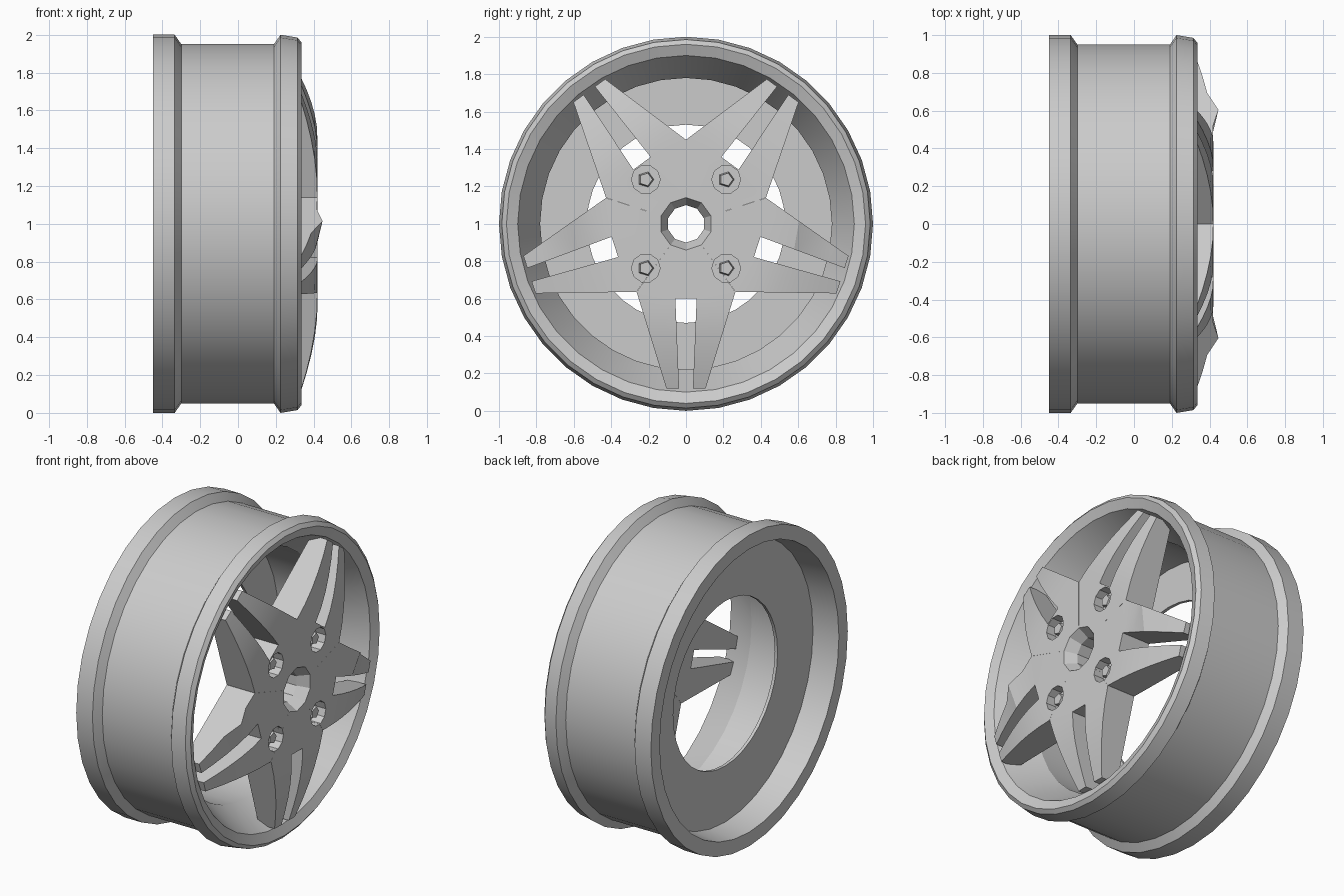
import bpy, bmesh
from math import sin, cos, pi, radians, hypot
from mathutils import Vector, Matrix

if "Cube" in bpy.data.objects:
    bpy.data.objects.remove(bpy.data.objects["Cube"])

CENTRE = Vector((0, 0, 1))
metal = bpy.data.materials.new("grey metal")
metal.use_nodes = True
GREY = (0.6, 0.6, 0.6, 1)
metal.diffuse_color = GREY
metal.node_tree.nodes["Principled BSDF"].inputs["Base Color"].default_value = GREY


def finish(name, bm, smooth=True):
    """Turn a bmesh into a named, coloured object centred on the axle."""
    bmesh.ops.remove_doubles(bm, verts=bm.verts, dist=1e-4)
    bmesh.ops.recalc_face_normals(bm, faces=bm.faces)
    mesh = bpy.data.meshes.new(name)
    bm.to_mesh(mesh)
    bm.free()
    mesh.materials.append(metal)
    ob = bpy.data.objects.new(name, mesh)
    ob.location = CENTRE
    bpy.context.collection.objects.link(ob)
    if smooth:
        smooth_by_angle(ob)
    return ob


def smooth_by_angle(ob):
    bpy.ops.object.select_all(action='DESELECT')
    ob.select_set(True)
    bpy.context.view_layer.objects.active = ob
    bpy.ops.object.shade_smooth_by_angle(angle=radians(25))


def cylinder(bm, x0, x1, r0, r1, sides, y=0, z=0):
    """Capped cone along x."""
    move = Matrix.Translation(((x0 + x1) / 2, y, z)) @ Matrix.Rotation(pi / 2, 4, 'Y')
    bmesh.ops.create_cone(bm, cap_ends=True, segments=sides, radius1=r0,
                          radius2=r1, depth=x1 - x0, matrix=move)


# Rim: closed profile (x, radius) turned about the axle
profile = [(-0.45, 1), (-0.335, 1), (-0.3, 0.95), (0.19, 0.95), (0.225, 1),
           (0.315, 0.985), (0.335, 0.96), (0.31, 0.9), (0.08, 0.78),
           (-0.26, 0.78), (-0.26, 0.53), (-0.28, 0.53), (-0.28, 0.89), (-0.45, 0.91)]
bm = bmesh.new()
verts = [bm.verts.new((x, 0, r)) for x, r in profile]
edges = [bm.edges.new((a, b)) for a, b in zip(verts, verts[1:] + verts[:1])]
bmesh.ops.spin(bm, geom=verts + edges, cent=(0, 0, 0), axis=(1, 0, 0),
               angle=2 * pi, steps=36)
finish("rim", bm)

# Hub with five split spokes: front surface first, then thickened backwards
FACE, BACK, BORE = 0.42, 0.22, 0.1
VALLEY, TIP_OUT = Vector((0.364, 0.264)), Vector((0.88, 0.105))
SLOT, TIP_IN = Vector((0.40, 0.057)), Vector((0.88, 0.037))
STEPS = 5


def crown(r):
    """Front surface depth at a radius: flat hub, spokes curving back."""
    t = max(0, (r - 0.47) / 0.41)
    return FACE - 0.085 * t ** 1.6


bm = bmesh.new()
for k in range(5):
    a = radians(-90 + 72 * k)
    for s in (1, -1):
        def point(u, v, x=None):
            v *= s
            depth = crown(hypot(u, v)) if x is None else x
            return bm.verts.new((depth, u * cos(a) - v * sin(a), u * sin(a) + v * cos(a)))

        def face(*pts):
            bm.faces.new([point(*p) for p in pts])

        c, d = cos(pi / 5), sin(pi / 5)
        # Bore funnel and hub sector
        face((BORE, 0, 0.35), (0.14, 0), (0.14 * c, 0.14 * d), (BORE * c, BORE * d, 0.35))
        face((0.14, 0), (SLOT.x, 0), tuple(SLOT), tuple(VALLEY), (0.14 * c, 0.14 * d))
        # Spoke half, raised to a ridge on the upper edge of the two side spokes
        raised = (k, s) in ((1, 1), (4, -1))
        rows = []
        for i in range(STEPS + 1):
            t = i / STEPS
            inner, outer = SLOT.lerp(TIP_IN, t), VALLEY.lerp(TIP_OUT, t)
            ridge = (0.447,) if raised and i == 2 else ()
            rows.append((tuple(inner), tuple(outer) + ridge))
        for (p, q), (p2, q2) in zip(rows, rows[1:]):
            face(p, p2, q2, q)
bmesh.ops.remove_doubles(bm, verts=bm.verts, dist=1e-4)
bmesh.ops.recalc_face_normals(bm, faces=bm.faces)
new = bmesh.ops.extrude_face_region(bm, geom=bm.faces[:], use_keep_orig=True)["geom"]
for v in new:
    if isinstance(v, bmesh.types.BMVert):
        v.co.x = BACK
        if hypot(v.co.y, v.co.z) < 0.15:
            v.co.yz = v.co.yz.normalized() * BORE
bmesh.ops.dissolve_degenerate(bm, edges=bm.edges, dist=1e-4)
hub = finish("spoked_hub", bm, smooth=False)

# Bolt recesses cut into the hub
SPOTS = [(sy * 0.215, sz * 0.237) for sy in (1, -1) for sz in (1, -1)]
bm = bmesh.new()
for y, z in SPOTS:
    cylinder(bm, 0.35, 0.5, 0.077, 0.077, 10, y, z)
cutter = finish("recess_cutter", bm, smooth=False)
cutter.hide_render = True
cut = hub.modifiers.new("recesses", 'BOOLEAN')
cut.operation, cut.object, cut.solver = 'DIFFERENCE', cutter, 'EXACT'
bpy.ops.object.select_all(action='DESELECT')
hub.select_set(True)
bpy.context.view_layer.objects.active = hub
bpy.ops.object.modifier_apply(modifier=cut.name)
bpy.data.objects.remove(cutter)
smooth_by_angle(hub)

# Wheel bolts
for i, (y, z) in enumerate(SPOTS):
    bm = bmesh.new()
    cylinder(bm, 0.34, 0.40, 0.045, 0.036, 5, y, z)
    finish(f"wheel_bolt_{i + 1}", bm, smooth=False)
